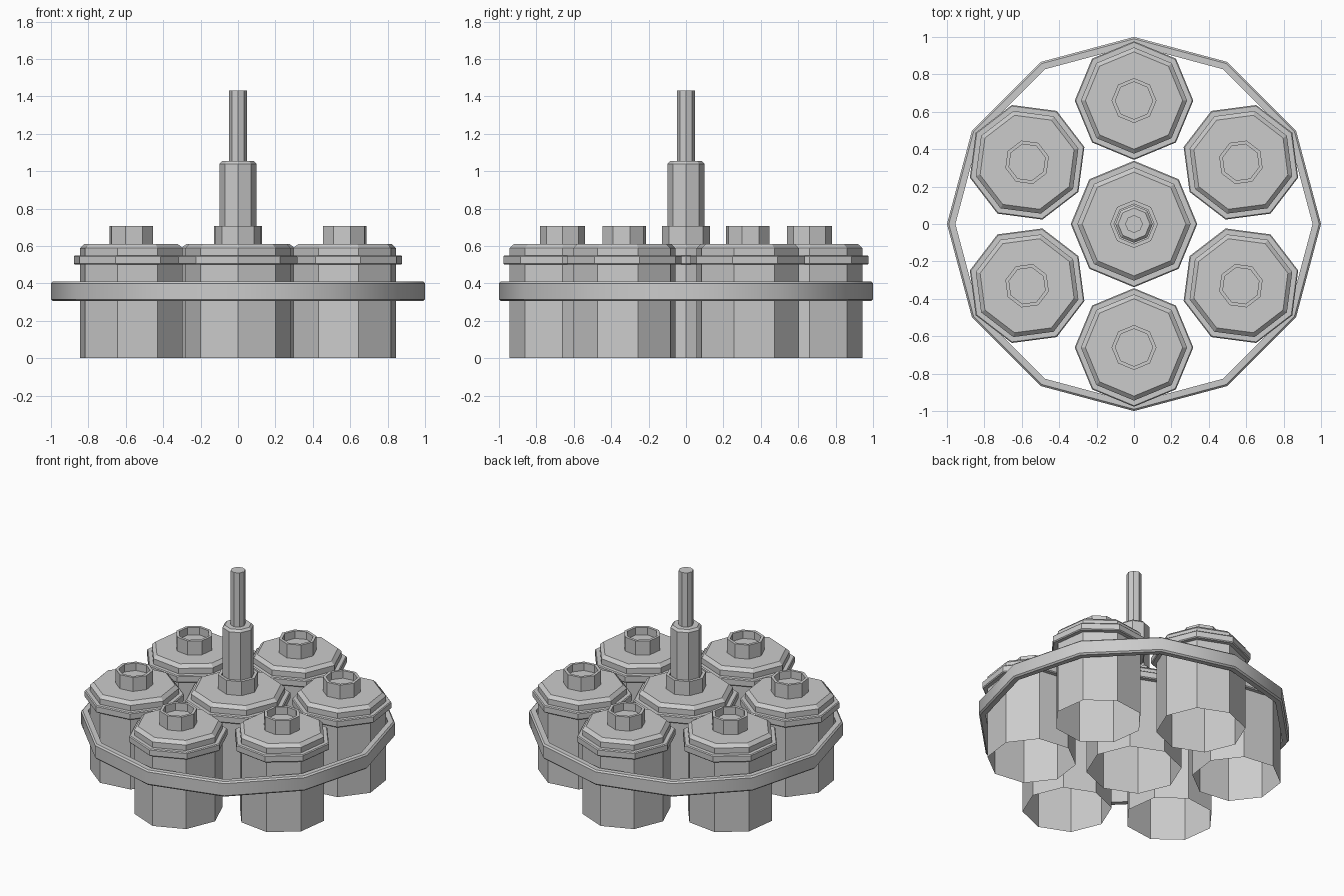
import bpy, bmesh
from math import sin, cos, pi, radians

if "Cube" in bpy.data.objects:
    bpy.data.objects.remove(bpy.data.objects["Cube"])


def lathe(name, profile, sides, loc=(0, 0, 0), turn=0.0, closed=False, base=True):
    """Spin an (r, z) profile; closed=True makes a ring, base=False leaves the bottom open."""
    bm = bmesh.new()
    rings = [[bm.verts.new((r * cos(turn + 2 * pi * i / sides),
                            r * sin(turn + 2 * pi * i / sides), z))
              for i in range(sides)] for r, z in profile]
    pairs = list(zip(rings, rings[1:]))
    if closed:
        pairs.append((rings[-1], rings[0]))
    else:
        if base:
            bm.faces.new(rings[0][::-1])
        bm.faces.new(rings[-1])
    for a, b in pairs:
        for i in range(sides):
            j = (i + 1) % sides
            bm.faces.new((a[i], a[j], b[j], b[i]))
    if closed:
        bmesh.ops.recalc_face_normals(bm, faces=bm.faces)
    mesh = bpy.data.meshes.new(name)
    bm.to_mesh(mesh)
    bm.free()
    ob = bpy.data.objects.new(name, mesh)
    ob.location = loc
    bpy.context.collection.objects.link(ob)
    return ob


# Canister shell, open below: body, raised lip, chamfered lid and hollow collar
can = [(0.284, 0), (0.284, 0.50), (0.311, 0.50), (0.317, 0.506),
       (0.317, 0.544), (0.311, 0.55), (0.284, 0.55), (0.284, 0.588),
       (0.26, 0.61), (0.12, 0.61), (0.12, 0.708), (0.1, 0.708),
       (0.1, 0.655)]

# Six canisters around a slightly wider central one
for k in range(6):
    a = radians(90 + 60 * k)
    lathe(f"outer_canister_{k + 1}", can, 8,
          (0.66 * cos(a), 0.66 * sin(a), 0), a, base=False)
lathe("central_canister", [(r * 1.067, z) for r, z in can], 8, base=False)

# Fuse holder and fuse rod on the central canister
lathe("fuse_holder", [(0.1, 0.655), (0.1, 1.038), (0.085, 1.053)], 8)
lathe("fuse_rod", [(0.047, 1.05), (0.047, 1.432)], 8)

# Strap around the bundle, smooth across its twelve sides
strap = lathe("strap", [(0.955, 0.305), (0.99, 0.305), (1.0, 0.315),
                        (1.0, 0.4), (0.99, 0.41), (0.955, 0.41)],
              12, closed=True)
bpy.context.view_layer.objects.active = strap
strap.select_set(True)
bpy.ops.object.shade_smooth_by_angle(angle=radians(35))
